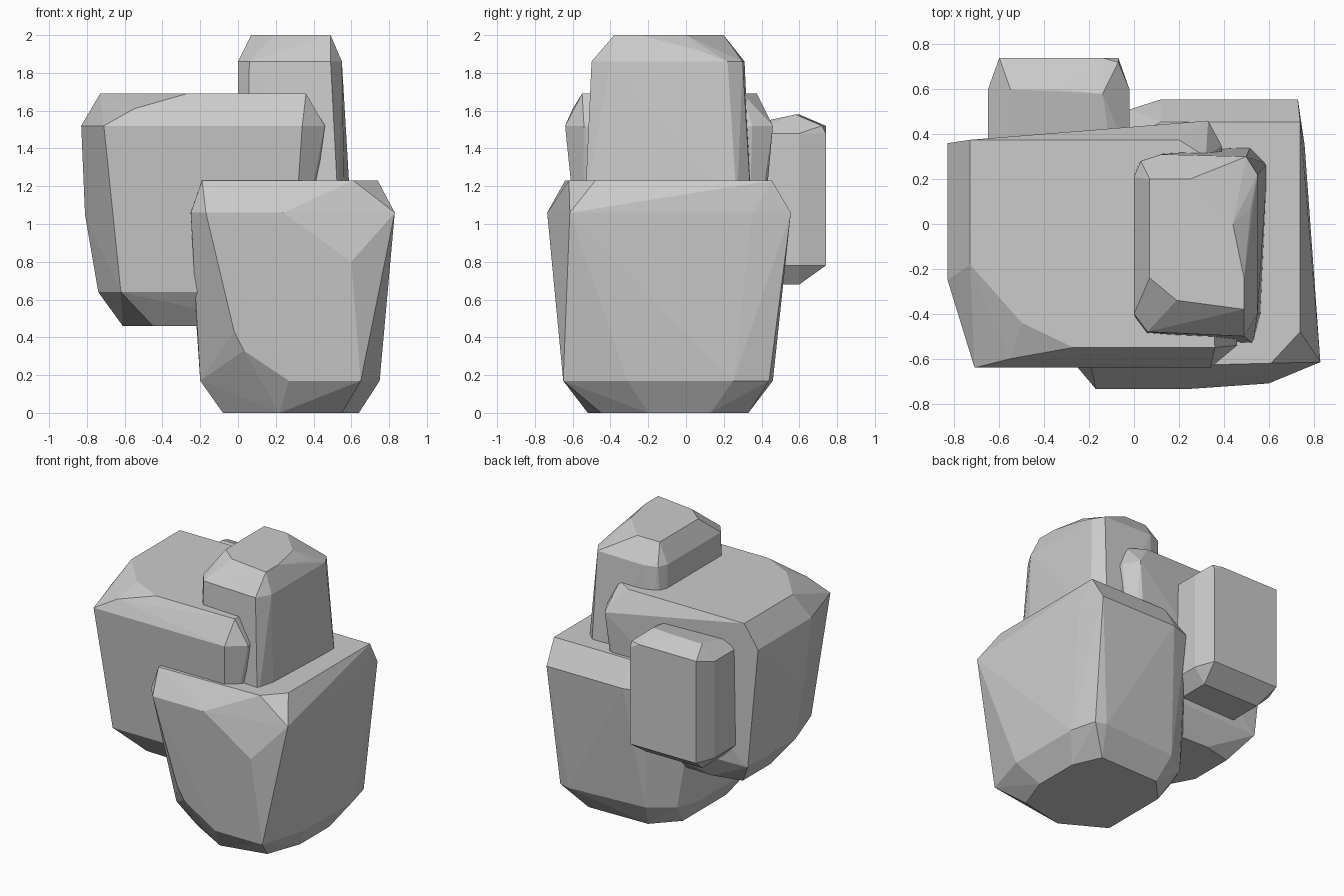
import bpy, bmesh, math


def rock(name, rings, extra=()):
    """Faceted boulder: convex hull of stacked outlines {height: [(x, y), ...]}."""
    bm = bmesh.new()
    for z, outline in rings.items():
        for x, y in outline:
            bm.verts.new((x, y, z))
    for p in extra:
        bm.verts.new(p)
    res = bmesh.ops.convex_hull(bm, input=bm.verts[:])
    junk = {v for v in res["geom_interior"] + res["geom_unused"]
            if isinstance(v, bmesh.types.BMVert) and v.is_valid}
    bmesh.ops.delete(bm, geom=list(junk), context='VERTS')
    bmesh.ops.dissolve_limit(bm, angle_limit=math.radians(1.5),
                             verts=bm.verts[:], edges=bm.edges[:])
    bmesh.ops.recalc_face_normals(bm, faces=bm.faces[:])
    mesh = bpy.data.meshes.new(name)
    bm.to_mesh(mesh)
    bm.free()
    obj = bpy.data.objects.new(name, mesh)
    bpy.context.collection.objects.link(obj)
    return obj


# Large boulder standing on the ground
rock("base_boulder", {
    1.23: [(-.19, -.64), (.61, -.62), (.74, -.48), (.74, .455), (.12, .455), (-.16, .3)],
    1.06: [(-.25, -.64), (-.17, -.735), (.24, -.735), (.83, -.615), (.76, .35),
           (.73, .555), (.12, .555), (-.02, .51), (-.26, .25)],
    .17: [(.27, -.65), (.65, -.65), (.75, -.31), (.75, .25), (.70, .44), (.62, .46),
          (.03, .42), (-.14, .30), (-.20, .15), (-.20, -.42)],
    0: [(-.08, -.35), (.22, -.52), (.55, -.45), (.64, -.2), (.64, .13), (.55, .33),
        (.08, .32), (-.08, .15)],
}, extra=[(.60, -.71, .80), (.03, -.66, .33), (-.02, -.67, .43), (.69, -.61, .5)])

# Wide boulder leaning on the left
rock("left_boulder", {
    1.69: [(-.73, .375), (-.73, -.18), (-.50, -.44), (-.27, -.55), (.36, -.55),
           (.32, .3), (.20, .375)],
    1.52: [(-.83, .36), (-.83, -.25), (-.71, -.64), (.34, -.64), (.46, -.54),
           (.39, .35), (.33, .46)],
    .64: [(-.74, .35), (-.74, -.2), (-.62, -.55), (.28, -.55), (.34, -.45),
          (.3, .33), (.2, .38)],
    .46: [(-.61, .22), (-.61, -.1), (-.45, -.40), (.2, -.42), (.2, .25), (-.4, .27)],
}, extra=[(-.55, -.60, 1.61), (-.81, -.2, 1.05)])

# Tall narrow boulder on top
rock("top_boulder", {
    2.0: [(.07, .20), (.25, .20), (.44, 0), (.49, -.24), (.49, -.38), (.19, -.34), (.07, -.24)],
    1.86: [(0, .21), (0, -.40), (.06, -.48), (.49, -.50), (.55, -.40), (.55, .22),
           (.50, .30), (.12, .31), (.03, .28)],
    1.1: [(0, .24), (0, -.42), (.05, -.50), (.53, -.535), (.565, -.40), (.595, .27),
          (.52, .345), (.12, .32)],
}, extra=[(.52, .07, 1.92)])

# Small boulder at the back
rock("back_boulder", {
    1.58: [(-.55, .60), (-.35, .60), (-.14, .58)],
    1.52: [(-.60, .74), (-.14, .74), (-.07, .72), (-.57, .30), (-.1, .30)],
    1.48: [(-.65, .60), (-.02, .60), (-.65, .30), (-.02, .30), (-.07, .74)],
    .78: [(-.60, .74), (-.07, .74), (-.65, .60), (-.02, .60), (-.65, .30), (-.02, .30)],
    .68: [(-.55, .60), (-.10, .60), (-.55, .30), (-.10, .30)],
})
